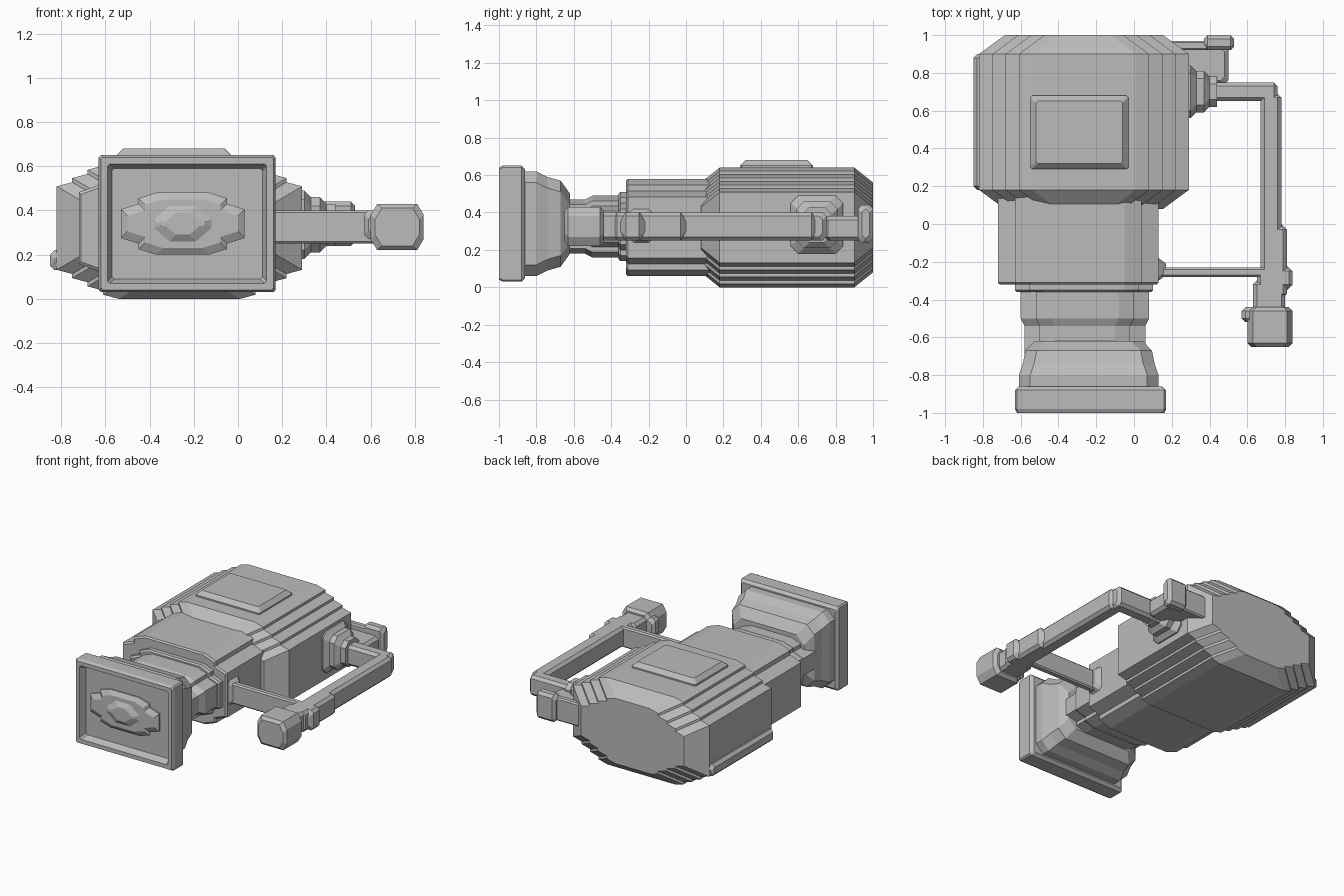
import bpy, bmesh

cube = bpy.data.objects.get("Cube")
if cube:
    bpy.data.objects.remove(cube, do_unlink=True)

grey = bpy.data.materials.new("plain grey")
grey.use_nodes = True
shade = (0.5, 0.5, 0.5, 1)
grey.diffuse_color = shade
grey.node_tree.nodes["Principled BSDF"].inputs["Base Color"].default_value = shade


def section(across, up, corner, stairs, inset, ratio):
    """Rectangle whose corners are cut straight or as a staircase."""
    quarter = []
    for step in range(max(stairs, 1) + 1):
        part = step / max(stairs, 1)
        quarter.append((part, 1 - part))
        if step < stairs:
            quarter.append((part, 1 - part - 0.5 / stairs))
    half_u = (across[1] - across[0]) / 2 - inset * ratio
    half_v = (up[1] - up[0]) / 2 - inset
    points = []
    for side_u, side_v in ((1, 1), (-1, 1), (-1, -1), (1, -1)):
        order = quarter if side_u == side_v else quarter[::-1]
        for cut_u, cut_v in order:
            points.append((sum(across) / 2 + side_u * (half_u - cut_u * corner[0]),
                           sum(up) / 2 + side_v * (half_v - cut_v * corner[1])))
    return points


def place(axis, along, u, v):
    return {"x": (along, u, v), "y": (u, along, v), "z": (u, v, along)}[axis]


def loft(name, axis, across, up, steps, corner=(0.02, 0.02), stairs=0, ratio=1):
    """Skin a section along an axis; each step is a position and an inset."""
    bm = bmesh.new()
    loops = []
    for along, inset in steps:
        ring = section(across, up, corner, stairs, inset, ratio)
        loops.append([bm.verts.new(place(axis, along, u, v)) for u, v in ring])
    for first, second in zip(loops, loops[1:]):
        for i in range(len(first)):
            bm.faces.new((first[i - 1], first[i], second[i], second[i - 1]))
    bm.faces.new(loops[0])
    bm.faces.new(loops[-1])
    bmesh.ops.recalc_face_normals(bm, faces=bm.faces)
    mesh = bpy.data.meshes.new(name)
    bm.to_mesh(mesh)
    bm.free()
    mesh.materials.append(grey)
    bpy.context.collection.objects.link(bpy.data.objects.new(name, mesh))


def chamfered(start, end, bevel=0.02):
    return [(start, bevel), (start + bevel, 0), (end - bevel, 0), (end, bevel)]


# Main body: stepped corners, tapered at the front and rounded at the back
loft("main_body", "y", across=(-0.82, 0.29), up=(0, 0.64), corner=(0.28, 0.15),
     steps=[(0.08, 0.08), (0.18, 0), (0.9, 0), (0.95, 0.04), (1, 0.08)],
     stairs=4, ratio=1.7)
loft("side_rail", "y", across=(-0.85, -0.7), up=(0.13, 0.22),
     steps=chamfered(0.18, 0.9))
loft("top_cover", "z", across=(-0.55, -0.03), up=(0.29, 0.68),
     steps=[(0.6, 0), (0.65, 0), (0.68, 0.03)], corner=(0.01, 0.01))

# Middle housing
loft("middle_housing", "y", across=(-0.72, 0.13), up=(0.06, 0.58),
     steps=chamfered(-0.32, 0.2, bevel=0.01), corner=(0.18, 0.13), stairs=2)

# Lens neck and flared hood
loft("lens_neck", "y", across=(-0.6, 0.08), up=(0.16, 0.49), corner=(0.16, 0.11),
     steps=[(-0.7, 0.02), (-0.54, 0.02), (-0.5, 0), (-0.3, 0)], stairs=2)
loft("neck_collar", "y", across=(-0.63, 0.1), up=(0.14, 0.51),
     steps=chamfered(-0.36, -0.3, bevel=0.01), corner=(0.15, 0.12), stairs=2)
loft("flared_hood", "y", across=(-0.61, 0.13), up=(0.06, 0.62), ratio=0.7,
     steps=[(-0.9, 0), (-0.8, 0), (-0.74, 0.03), (-0.67, 0.05), (-0.62, 0.12)],
     corner=(0.06, 0.06))

# Rectangular frame with a recessed front
loft("hood_frame", "y", across=(-0.63, 0.17), up=(0.03, 0.65), corner=(0.01, 0.01),
     steps=[(-0.86, 0.02), (-0.88, 0), (-0.98, 0), (-1, 0.01), (-1, 0.04), (-0.95, 0.06)])

# Stepped lens boss
loft("lens_ring", "y", across=(-0.53, 0.03), up=(0.2, 0.48), corner=(0.16, 0.1),
     steps=[(-0.94, 0), (-0.96, 0), (-0.98, 0.03)], stairs=2)
loft("lens_centre", "y", across=(-0.38, -0.12), up=(0.26, 0.42), corner=(0.07, 0.06),
     steps=[(-0.97, 0), (-0.98, 0), (-1, 0.03)])

# Side handle: long bar, rear arm and front crossbar
handle_height = (0.25, 0.4)
loft("handle_bar", "y", across=(0.67, 0.78), up=handle_height,
     steps=chamfered(-0.4, 0.7, bevel=0.03))
loft("handle_bar_thick_end", "y", across=(0.67, 0.81), up=handle_height,
     steps=chamfered(-0.4, 0, bevel=0.03))
loft("handle_arm", "x", across=(0.65, 0.75), up=handle_height,
     steps=chamfered(0.4, 0.76))
loft("handle_crossbar", "x", across=(-0.28, -0.23), up=handle_height,
     steps=[(0.1, 0), (0.7, 0)], corner=(0.01, 0.01))
loft("crossbar_flare", "x", across=(-0.3, -0.18), up=(0.24, 0.42),
     steps=[(0.1, 0), (0.13, 0), (0.17, 0.03)])

# Grip at the front end of the handle
loft("grip_collar", "y", across=(0.65, 0.84), up=handle_height,
     steps=chamfered(-0.35, -0.22, bevel=0.03))
loft("grip_neck", "y", across=(0.63, 0.8), up=handle_height,
     steps=chamfered(-0.5, -0.3))
loft("grip_end", "y", across=(0.6, 0.84), up=(0.22, 0.43),
     steps=chamfered(-0.65, -0.44), corner=(0.03, 0.05))
loft("grip_lug", "y", across=(0.57, 0.7), up=(0.27, 0.4),
     steps=chamfered(-0.52, -0.44))

# Stepped bracket joining the handle to the body
bracket_steps = [(0.3 + 0.07 * tier + offset, 0.03 * tier)
                 for tier in range(3) for offset in (-0.04, 0)]
loft("handle_bracket", "x", across=(0.56, 0.84), up=(0.18, 0.49),
     steps=bracket_steps, corner=(0.04, 0.04))

# Rear arm and its end tab
loft("rear_web", "z", across=(0.2, 0.5), up=(0.74, 0.95), steps=chamfered(0.25, 0.38))
loft("rear_arm", "x", across=(0.92, 0.97), up=(0.25, 0.42),
     steps=[(0.1, 0), (0.4, 0)], corner=(0.01, 0.01))
loft("rear_tab", "x", across=(0.92, 1), up=(0.24, 0.44), steps=chamfered(0.37, 0.53))
